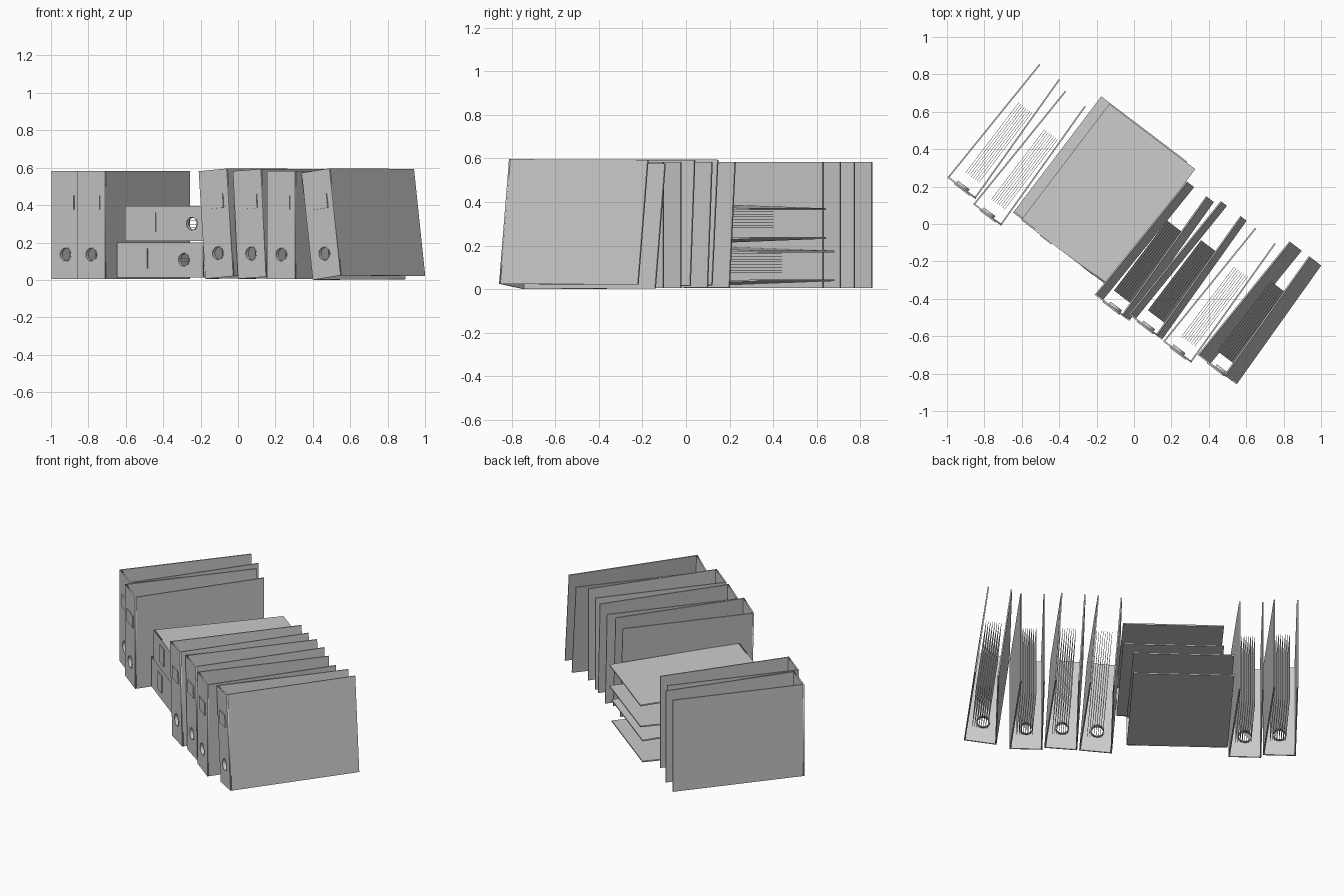
import bpy
import bmesh
from math import radians
from mathutils import Matrix, Vector

cube = bpy.data.objects.get("Cube")
if cube:
    bpy.data.objects.remove(cube, do_unlink=True)

W, D, H = 0.188, 0.78, 0.577      # binder width, depth, height
T = 0.008                         # board thickness
INSET = 0.024                     # covers lean together towards the back
HOLE_Z, HOLE_R = 0.13, 0.038

grey = bpy.data.materials.new("binder grey")
grey.use_nodes = True
colour = (0.6, 0.6, 0.6, 1)
grey.diffuse_color = colour
grey.node_tree.nodes["Principled BSDF"].inputs["Base Color"].default_value = colour


def finish(name, bm, matrix):
    bmesh.ops.recalc_face_normals(bm, faces=bm.faces)
    mesh = bpy.data.meshes.new(name)
    bm.to_mesh(mesh)
    bm.free()
    mesh.materials.append(grey)
    obj = bpy.data.objects.new(name, mesh)
    bpy.context.collection.objects.link(obj)
    obj.matrix_world = matrix
    return obj


def prism(bm, outline, z0, z1):
    """Extrude a plan outline from z0 to z1."""
    face = bm.faces.new([bm.verts.new((x, y, z0)) for x, y in outline])
    extruded = bmesh.ops.extrude_face_region(bm, geom=[face])["geom"]
    verts = [g for g in extruded if isinstance(g, bmesh.types.BMVert)]
    bmesh.ops.translate(bm, verts=verts, vec=(0, 0, z1 - z0))


def box(bm, x0, x1, y0, y1, z0, z1):
    prism(bm, [(x0, y0), (x1, y0), (x1, y1), (x0, y1)], z0, z1)


def spine(name, matrix):
    """Board with a round finger hole, from a filled flat curve."""
    curve = bpy.data.curves.new(name, "CURVE")
    curve.dimensions = "2D"
    curve.fill_mode = "BOTH"
    curve.extrude = T / 2
    rect = curve.splines.new("POLY")
    rect.points.add(3)
    for p, (x, z) in zip(rect.points, [(0, 0), (W, 0), (W, H), (0, H)]):
        p.co = (x, z, 0, 1)
    ring = curve.splines.new("POLY")
    ring.points.add(23)
    for i, p in enumerate(ring.points):
        d = Matrix.Rotation(radians(15 * i), 2) @ Vector((HOLE_R, 0))
        p.co = (W / 2 + d.x, HOLE_Z + d.y, 0, 1)
    for s in curve.splines:
        s.use_cyclic_u = True
    temp = bpy.data.objects.new(name, curve)
    bpy.context.collection.objects.link(temp)
    bpy.context.view_layer.update()
    bm = bmesh.new()
    bm.from_mesh(temp.to_mesh())
    bpy.data.objects.remove(temp, do_unlink=True)
    bmesh.ops.remove_doubles(bm, verts=bm.verts, dist=0.0001)
    stand = Matrix.Translation((0, T / 2, 0)) @ Matrix.Rotation(radians(90), 4, "X")
    bm.transform(stand)
    finish(name, bm, matrix)


def binder(label, x, y, z, lean):
    """Binder placed by its lower left front corner, leaning to its right."""
    m = (Matrix.Translation((x, y, z)) @ Matrix.Rotation(radians(-37.2), 4, "Z")
         @ Matrix.Rotation(radians(-lean), 4, "Y"))
    spine(label + "_spine", m)

    # Two covers drawing together at the open end
    for side, start, sign in (("right", 0, 1), ("left", W, -1)):
        bm = bmesh.new()
        prism(bm, [(start, 0), (start + sign * T, 0),
                   (start + sign * (INSET + T), D), (start + sign * INSET, D)], 0, H)
        finish(f"{label}_{side}_cover", bm, m)

    # Label plate on the spine
    bm = bmesh.new()
    mid = W / 2 + 0.007
    box(bm, mid - 0.053, mid + 0.053, -0.006, 0, 0.37, 0.445)
    finish(label + "_label_plate", bm, m)

    # Finger hole rim
    bm = bmesh.new()
    loops = []
    for r, y in ((0.039, -0.002), (0.034, -0.002), (0.034, 0.022), (0.039, 0.022)):
        loops.append([bm.verts.new((W / 2 + d.x, y, HOLE_Z + d.y)) for d in
                      (Matrix.Rotation(radians(15 * i), 2) @ Vector((r, 0)) for i in range(24))])
    for a, b in zip(loops, loops[1:] + loops[:1]):
        for i in range(24):
            j = (i + 1) % 24
            bm.faces.new((a[i], a[j], b[j], b[i]))
    rim = finish(label + "_hole_rim", bm, m)
    bpy.ops.object.select_all(action="DESELECT")
    rim.select_set(True)
    bpy.context.view_layer.objects.active = rim
    bpy.ops.object.shade_smooth_by_angle()

    # Loose paper sheets
    bm = bmesh.new()
    for i in range(8):
        sx = W / 2 + 0.012 + (i - 3.5) * 0.0125
        box(bm, sx - 0.001, sx + 0.001, 0.08, 0.55, 0.05, 0.48)
    finish(label + "_sheets", bm, m)


# Standing pair, lying stack, then the leaning row
binder("end_binder", -0.998, 0.248, 0.006, 0)
binder("second_binder", -0.860, 0.105, 0.006, 0)
binder("lower_lying_binder", -0.187, -0.288, 0.013, 90)
binder("upper_lying_binder", -0.144, -0.328, 0.207, 90)
binder("first_leaning_binder", -0.175, -0.405, 0.006, 4.4)
binder("second_leaning_binder", 0.000, -0.505, 0.006, 3.4)
binder("upright_binder", 0.156, -0.628, 0.006, 0)
binder("last_leaning_binder", 0.400, -0.745, 0.0, 7.5)
